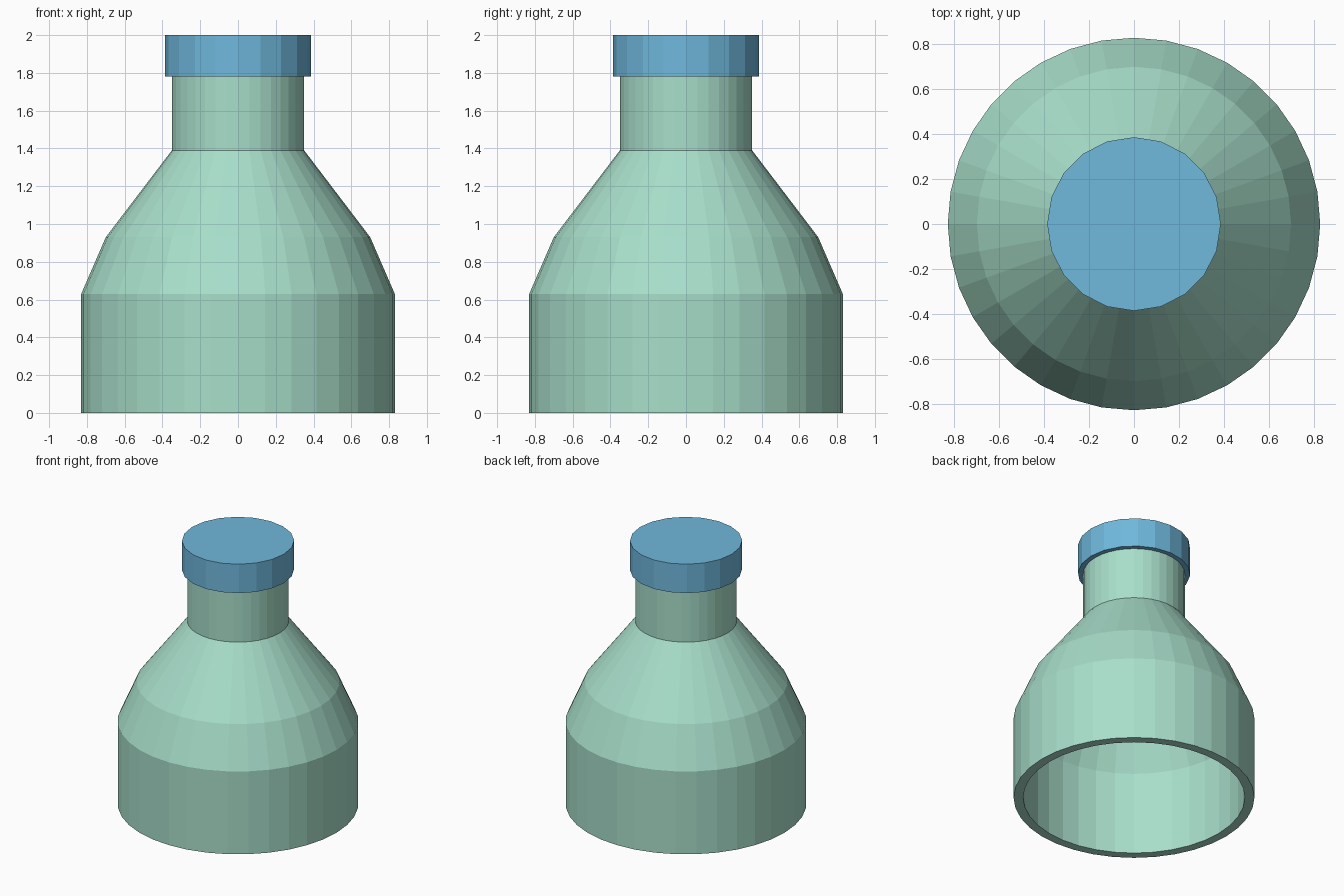
import bpy
import bmesh
from math import cos, sin, tau

cube = bpy.data.objects.get("Cube")
if cube:
    bpy.data.objects.remove(cube, do_unlink=True)


def make_material(name, colour):
    mat = bpy.data.materials.new(name)
    mat.use_nodes = True
    mat.diffuse_color = (*colour, 1)
    mat.node_tree.nodes["Principled BSDF"].inputs["Base Color"].default_value = (*colour, 1)
    return mat


def lathe(name, profile, sides, mat):
    """Turn a closed (radius, height) profile around z, with flat faces."""
    bm = bmesh.new()
    rings = [[bm.verts.new((r * cos(tau * i / sides), r * sin(tau * i / sides), z))
              for i in range(sides)] for r, z in profile]
    for lower, upper in zip(rings, rings[1:] + rings[:1]):
        for i in range(sides):
            j = (i + 1) % sides
            bm.faces.new((lower[i], lower[j], upper[j], upper[i]))
    bmesh.ops.recalc_face_normals(bm, faces=bm.faces)
    mesh = bpy.data.meshes.new(name)
    bm.to_mesh(mesh)
    bm.free()
    mesh.materials.append(mat)
    obj = bpy.data.objects.new(name, mesh)
    bpy.context.collection.objects.link(obj)
    return obj


green = make_material("pale_green", (0.39, 0.73, 0.59))
blue = make_material("sky_blue", (0.16, 0.48, 0.72))

# Hollow bottle, open underneath: outer wall going up, inner wall coming down
outer = [(0.83, 0), (0.83, 0.63), (0.70, 0.93), (0.35, 1.39), (0.35, 1.79)]
wall = 0.066
inner = [(r - wall, z) for r, z in reversed(outer)]
lathe("bottle", outer + inner, 36, green)

# Solid cap on the neck
bpy.ops.mesh.primitive_cylinder_add(vertices=20, radius=0.387, depth=0.22, location=(0, 0, 1.89))
cap = bpy.context.object
cap.name = "cap"
cap.data.materials.append(blue)
